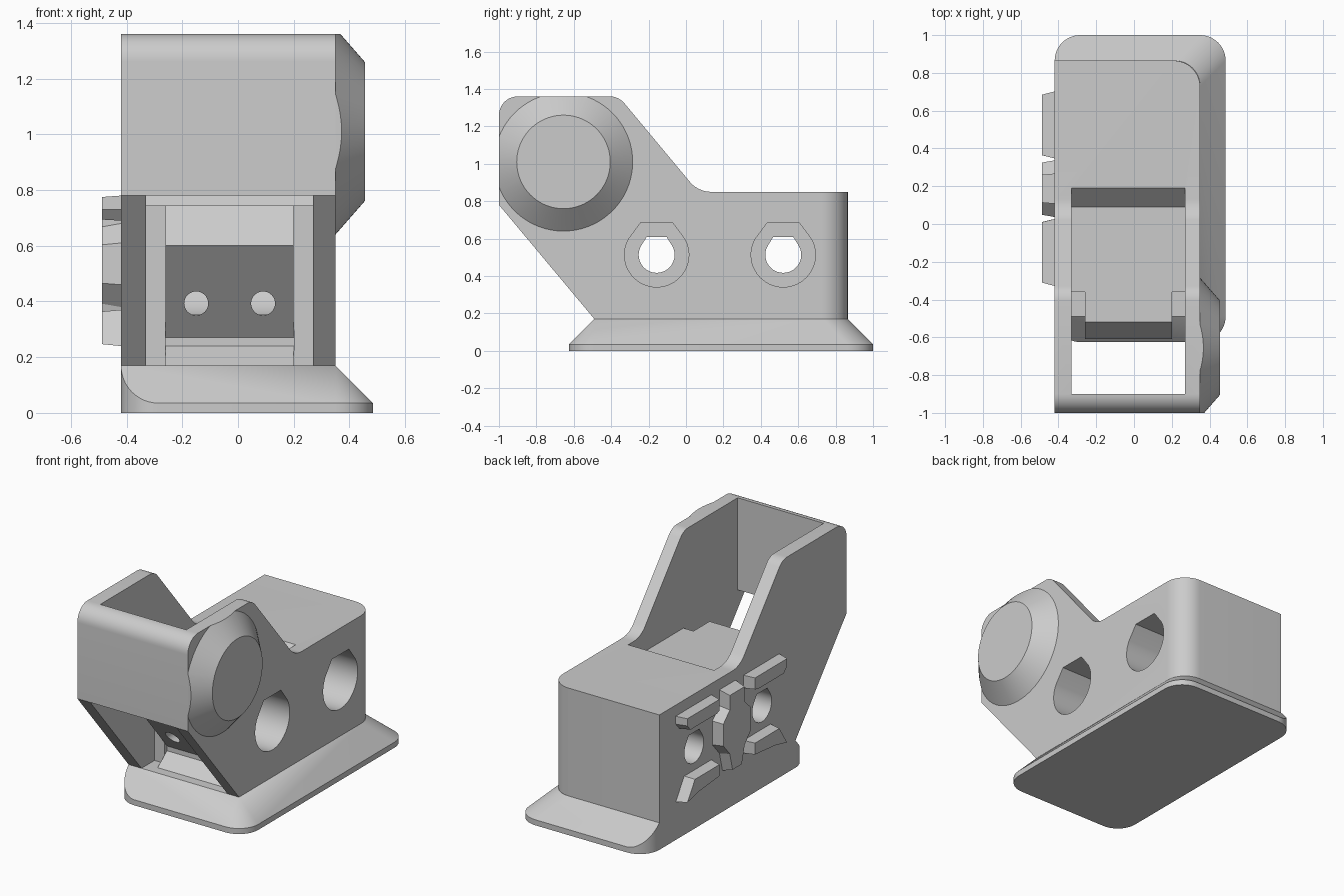
import bpy, bmesh, math
from mathutils import Vector

cube = bpy.data.objects.get("Cube")
if cube:
    bpy.data.objects.remove(cube, do_unlink=True)

grey = bpy.data.materials.new("plain grey")
grey.use_nodes = True
colour = (0.6, 0.6, 0.6, 1)
grey.diffuse_color = colour
grey.node_tree.nodes["Principled BSDF"].inputs["Base Color"].default_value = colour

LEFT, RIGHT = -0.42, 0.35      # body sides
FRONT, BACK = -0.49, 0.865     # body footprint
TOP_Z = 0.17                   # top of the flange


def make(name, bm):
    bmesh.ops.recalc_face_normals(bm, faces=bm.faces)
    mesh = bpy.data.meshes.new(name)
    bm.to_mesh(mesh)
    bm.free()
    obj = bpy.data.objects.new(name, mesh)
    bpy.context.collection.objects.link(obj)
    mesh.materials.append(grey)
    return obj


def activate(obj):
    bpy.ops.object.select_all(action='DESELECT')
    obj.select_set(True)
    bpy.context.view_layer.objects.active = obj


def smooth(obj):
    activate(obj)
    bpy.ops.object.shade_smooth_by_angle(angle=math.radians(25))


def prism_bm(points, x0, x1, taper=1.0):
    """Extrude a (y, z) outline from x0 to x1, shrinking the x1 end by taper."""
    bm = bmesh.new()
    mid = sum((Vector(p) for p in points), Vector((0, 0))) / len(points)
    a = [bm.verts.new((x0, *p)) for p in points]
    b = [bm.verts.new((x1, *(mid + (Vector(p) - mid) * taper))) for p in points]
    bm.faces.new(a)
    bm.faces.new(b[::-1])
    for i in range(len(a)):
        j = (i + 1) % len(a)
        bm.faces.new((a[i], a[j], b[j], b[i]))
    return bm


def rounded(corners, steps=10):
    """Turn (y, z, radius) corners into an outline with filleted corners."""
    out = []
    for i, (y, z, r) in enumerate(corners):
        p = Vector((y, z))
        if r == 0:
            out.append(p)
            continue
        u = (Vector(corners[i - 1][:2]) - p).normalized()
        v = (Vector(corners[(i + 1) % len(corners)][:2]) - p).normalized()
        half = u.angle(v) / 2
        centre = p + (u + v).normalized() * r / math.sin(half)
        s = p + u * r / math.tan(half) - centre
        e = p + v * r / math.tan(half) - centre
        sweep = s.angle(e)
        for k in range(steps + 1):
            t = k / steps
            d = (s * math.sin((1 - t) * sweep) + e * math.sin(t * sweep)) / math.sin(sweep)
            out.append(centre + d)
    return out


def cut(target, cutter):
    cutter.hide_render = True
    activate(target)
    mod = target.modifiers.new("cut", 'BOOLEAN')
    mod.operation, mod.solver, mod.object = 'DIFFERENCE', 'EXACT', cutter
    bpy.ops.object.modifier_apply(modifier=mod.name)
    bpy.data.objects.remove(cutter, do_unlink=True)


# Body: side outline with the back corner rounded
outline = rounded([(FRONT, TOP_Z, 0), (-1, 0.78, 0), (-1, 1.36, 0.1), (-0.36, 1.36, 0.1),
                   (0.065, 0.85, 0.15), (BACK, 0.85, 0), (BACK, TOP_Z, 0)])
bm = prism_bm(outline, LEFT, RIGHT)
corner = [e for e in bm.edges if all(abs(v.co.x - RIGHT) < 1e-4 and abs(v.co.y - BACK) < 1e-4
                                     for v in e.verts)]
bmesh.ops.bevel(bm, geom=corner, offset=0.14, segments=12, profile=0.5, affect='EDGES')
body = make("body", bm)

# Slanted well, with a central ledge between two side slots
upper = [(0.09, 0.745), (0.19, 0.85), (0.19, 1.6), (-0.9, 1.6), (-0.9, 0.78), (-1.2, 0.78), (-1.2, 0.1)]
slot = [(-0.36, 0.1), (-0.36, 0.745)] + upper
ledge = [(-0.43, 0.1), (-0.43, 0.17), (-0.335, 0.24), (-0.335, 0.27), (-0.61, 0.6), (-0.52, 0.745)] + upper
for points, x0, x1 in ((slot, -0.33, -0.26), (slot, 0.2, 0.27), (ledge, -0.2605, 0.2005)):
    cut(body, make("well_cutter", prism_bm(points, x0, x1)))


# Side bores: wide flat-topped pocket, narrow hole through the far wall
def teardrop(y, r, flat):
    pts = [(y + r * math.cos(a), 0.513 + r * math.sin(a))
           for a in (math.radians(150 + 240 * k / 36) for k in range(37))]
    return pts + [(y + flat, 0.513 + r), (y - flat, 0.513 + r)]


for y in (-0.157, 0.52):
    cut(body, make("pocket_cutter", prism_bm(teardrop(y, 0.172, 0.085), -0.25, 0.5)))
    cut(body, make("hole_cutter", prism_bm(teardrop(y, 0.096, 0.053), -0.6, -0.2)))

# Screw holes in the ledge
for x in (-0.15, 0.09):
    bpy.ops.mesh.primitive_cylinder_add(vertices=32, radius=0.043, depth=0.4,
                                        location=(x, -0.42, 0.393), rotation=(math.pi / 2, 0, 0))
    cut(body, bpy.context.object)
smooth(body)

# Flange: convex shape with rounded corners and a sloped rim
bm = bmesh.new()
R, RIM, OUT = 0.135, 0.035, 0.135
x_out = RIGHT + OUT
for sy, edge, top in ((-1, FRONT - OUT, FRONT), (1, BACK + OUT, BACK)):
    for k in range(13):
        a = math.pi / 2 * k / 12
        y = edge - sy * R * (1 - math.sin(a))
        # right corner
        x = x_out - R * (1 - math.cos(a))
        for z in (0, RIM):
            bm.verts.new((x, y, z))
        # left corner, upright wall trimmed by the slope
        x = LEFT + R * (1 - math.cos(a))
        for z in (0, RIM + abs(edge - y)):
            bm.verts.new((x, y, z))
        # top of the slope on the rounded back corner
        if sy > 0:
            bm.verts.new((RIGHT - R * (1 - math.cos(a)), BACK - R * (1 - math.sin(a)), TOP_Z))
    bm.verts.new((LEFT, top, TOP_Z))
bm.verts.new((RIGHT, FRONT, TOP_Z))
bmesh.ops.remove_doubles(bm, verts=bm.verts, dist=1e-4)
hull = bmesh.ops.convex_hull(bm, input=bm.verts)
bmesh.ops.delete(bm, geom=list({g for g in hull["geom_interior"] + hull["geom_unused"]
                                if isinstance(g, bmesh.types.BMVert)}), context='VERTS')
bmesh.ops.dissolve_limit(bm, angle_limit=0.01, verts=bm.verts, edges=bm.edges)
smooth(make("flange", bm))

# Round tapered boss, trimmed flush with the front and top
ring = [(-0.655 + 0.37 * math.cos(a), 1.01 + 0.37 * math.sin(a))
        for a in (math.tau * k / 72 for k in range(72))]
bm = prism_bm(ring, RIGHT, 0.455, 0.25 / 0.37)
for co, no in (((0, -1, 0), (0, -1, 0)), ((0, 0, 1.36), (0, 0, 1))):
    bmesh.ops.bisect_plane(bm, geom=bm.verts[:] + bm.edges[:] + bm.faces[:],
                           plane_co=co, plane_no=no, clear_outer=True)
    bmesh.ops.holes_fill(bm, edges=[e for e in bm.edges if e.is_boundary], sides=0)
smooth(make("boss", bm))

# Raised trim on the far side, mirrored about its middle
MID = 0.187
upper_bar = [(0.16, 0.70), (0.19, 0.69), (0.48, 0.69), (0.515, 0.73), (0.515, 0.78), (0.16, 0.78)]
lower_bar = [(0.16, 0.29), (0.38, 0.27), (0.515, 0.24), (0.43, 0.37), (0.16, 0.37)]
for side, label in ((1, "back"), (-1, "front")):
    for shape, level in ((upper_bar, "upper"), (lower_bar, "lower")):
        pts = [(MID + side * y, z) for y, z in shape]
        make(f"{label}_{level}_trim_bar", prism_bm(pts, LEFT, -0.488, 0.9))
half = [(0.08, 0.78), (0.08, 0.68), (0.15, 0.61), (0.15, 0.46), (0.08, 0.38), (0.05, 0.26)]
plate = [(MID + y, z) for y, z in half] + [(MID - y, z) for y, z in reversed(half)]
make("trim_plate", prism_bm(plate, LEFT, -0.488, 0.92))
